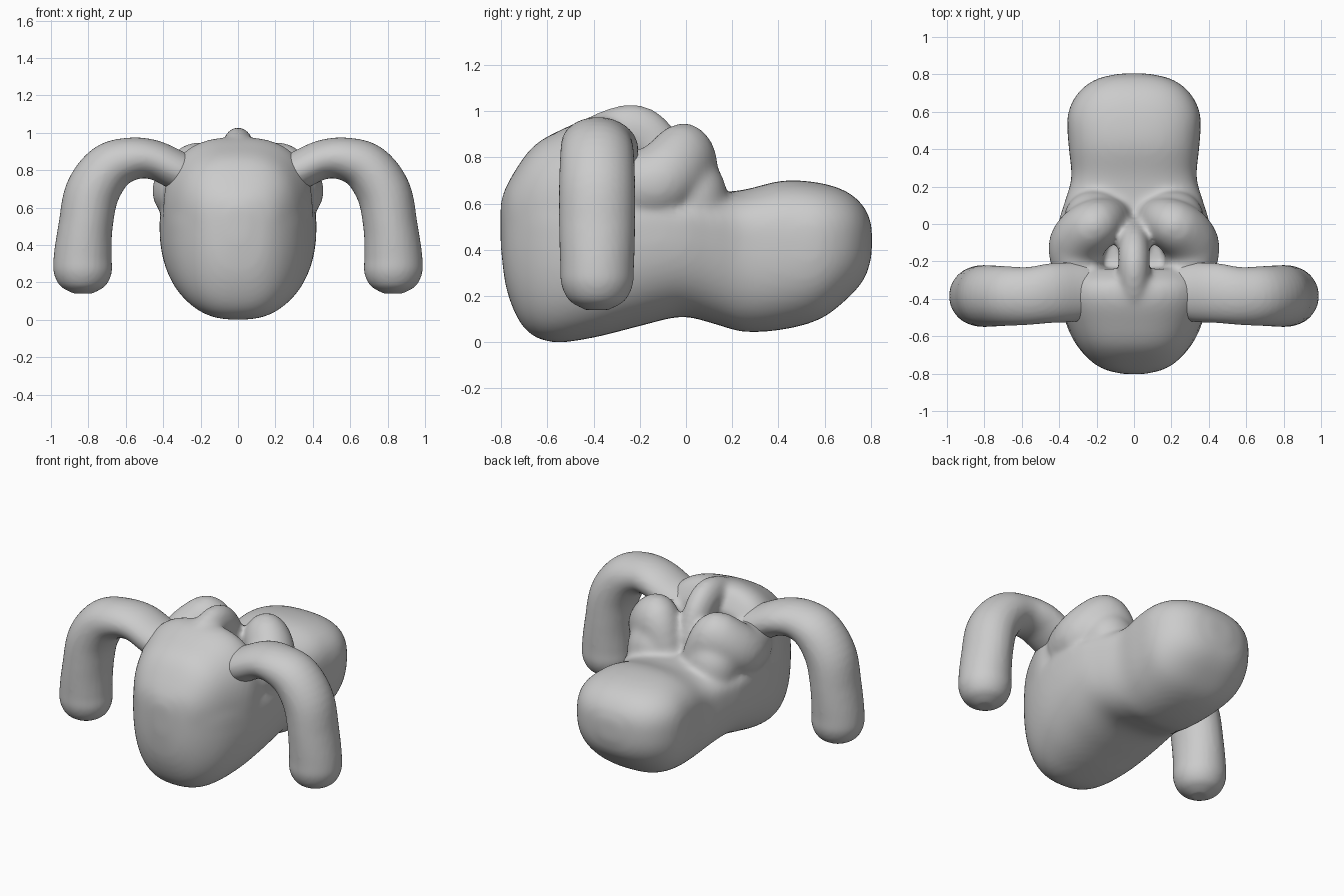
import bpy, bmesh
from math import sin, cos, pi, copysign
from mathutils import Vector

if "Cube" in bpy.data.objects:
    bpy.data.objects.remove(bpy.data.objects["Cube"])


def resample(rows, n=5):
    """Catmull-Rom interpolation of rows of numbers."""
    out = []
    for i in range(len(rows) - 1):
        p0, p1 = rows[max(i - 1, 0)], rows[i]
        p2, p3 = rows[i + 1], rows[min(i + 2, len(rows) - 1)]
        for k in range(n):
            t = k / n
            out.append([0.5 * (2 * b + (c - a) * t + (2 * a - 5 * b + 4 * c - d) * t * t
                               + (3 * b - a - 3 * c + d) * t ** 3)
                        for a, b, c, d in zip(p0, p1, p2, p3)])
    out.append(list(rows[-1]))
    return out


def power(v, e):
    return copysign(abs(v) ** e, v)


def skin(bm, rings):
    loops = [[bm.verts.new(p) for p in r] for r in rings]
    n = len(loops[0])
    for a, b in zip(loops, loops[1:]):
        for i in range(n):
            bm.faces.new((a[i], a[(i + 1) % n], b[(i + 1) % n], b[i]))
    bm.faces.new(loops[0][::-1])
    bm.faces.new(loops[-1])


def body_loft(bm, rows, seg=48):
    """Rows: y, half width, bottom z, widest z, top z."""
    rings = []
    for y, w, zb, zc, zt in resample(rows):
        ring = []
        for i in range(seg):
            a = 2 * pi * i / seg
            c, s = power(cos(a), 0.77), power(sin(a), 0.77)
            ring.append((w * c, y, zc + s * ((zt - zc) if s > 0 else (zc - zb))))
        rings.append(ring)
    skin(bm, rings)


def tube(bm, rows, seg=32, plane='XZ'):
    """Rows: u, z, in-plane radius, side radius, side centre."""
    pts = resample(rows)
    rings = []
    for i, (u, z, r, q, c) in enumerate(pts):
        a, b = pts[max(i - 1, 0)], pts[min(i + 1, len(pts) - 1)]
        t = Vector((b[0] - a[0], b[1] - a[1])).normalized()
        ring = []
        for k in range(seg):
            an = 2 * pi * k / seg
            pu, pz, ps = u - t.y * r * cos(an), z + t.x * r * cos(an), c + q * sin(an)
            ring.append((pu, ps, pz) if plane == 'XZ' else (ps, pu, pz))
        rings.append(ring)
    skin(bm, rings)


def ball(bm, loc, radii):
    vs = bmesh.ops.create_uvsphere(bm, u_segments=32, v_segments=20, radius=1)['verts']
    for v in vs:
        v.co = Vector([l + r * c for l, r, c in zip(loc, radii, v.co)])


def finish(bm, name, voxel, smooth):
    bmesh.ops.recalc_face_normals(bm, faces=bm.faces)
    me = bpy.data.meshes.new(name)
    bm.to_mesh(me)
    bm.free()
    ob = bpy.data.objects.new(name, me)
    bpy.context.collection.objects.link(ob)
    m = ob.modifiers.new('fuse', 'REMESH')
    m.mode, m.voxel_size, m.use_smooth_shade = 'VOXEL', voxel, True
    m = ob.modifiers.new('soften', 'SMOOTH')
    m.factor, m.iterations = 0.5, smooth
    return ob


bm = bmesh.new()
# long lower body, from front lobe through waist to rear lobe
body_loft(bm, [
    (-0.803, 0.05, 0.42, 0.54, 0.60), (-0.775, 0.165, 0.22, 0.50, 0.68),
    (-0.70, 0.265, 0.06, 0.50, 0.72), (-0.58, 0.345, 0.00, 0.50, 0.72),
    (-0.40, 0.40, 0.02, 0.50, 0.70), (-0.20, 0.42, 0.07, 0.52, 0.66),
    (-0.02, 0.41, 0.11, 0.52, 0.65), (0.12, 0.37, 0.08, 0.50, 0.65),
    (0.25, 0.335, 0.045, 0.46, 0.66), (0.42, 0.35, 0.055, 0.45, 0.70),
    (0.58, 0.355, 0.10, 0.45, 0.69), (0.70, 0.30, 0.19, 0.45, 0.65),
    (0.775, 0.20, 0.28, 0.45, 0.58), (0.805, 0.07, 0.38, 0.45, 0.50)])
# domed upper front
body_loft(bm, [
    (-0.797, 0.07, 0.45, 0.54, 0.62), (-0.76, 0.195, 0.40, 0.54, 0.71),
    (-0.66, 0.295, 0.35, 0.54, 0.85), (-0.52, 0.365, 0.35, 0.54, 0.93),
    (-0.40, 0.40, 0.35, 0.55, 0.975), (-0.31, 0.39, 0.35, 0.55, 0.96),
    (-0.24, 0.35, 0.40, 0.55, 0.86)])
# central ridge running down behind the dome
tube(bm, [(-0.48, 0.84, 0.08, 0.06, 0), (-0.34, 0.905, 0.10, 0.08, 0),
          (-0.22, 0.92, 0.11, 0.085, 0), (-0.14, 0.86, 0.11, 0.085, 0),
          (-0.09, 0.74, 0.11, 0.085, 0), (-0.06, 0.58, 0.11, 0.08, 0)], plane='YZ')
# paired rear collars: a swept row of overlapping balls, low at the middle,
# peaking and then falling outward to the shoulder
collar = resample([(0.10, 0.04, 0.60, 0.10, 0.10), (0.16, 0.02, 0.73, 0.12, 0.15),
                   (0.215, -0.01, 0.775, 0.14, 0.175), (0.275, -0.06, 0.735, 0.15, 0.17),
                   (0.31, -0.13, 0.69, 0.15, 0.16), (0.30, -0.24, 0.68, 0.13, 0.15)], 3)
for s in (-1, 1):
    for x, y, z, r, h in collar:
        ball(bm, (s * x, y, z), (r, r, h))
    ball(bm, (s * 0.21, 0.03, 0.62), (0.165, 0.15, 0.19))
finish(bm, 'body', 0.016, 18)

# hooked side arms, flared where they join the body
arm = [(0.24, 0.75, 0.11, 0.15, -0.36), (0.33, 0.80, 0.105, 0.16, -0.365),
       (0.45, 0.855, 0.105, 0.16, -0.37), (0.57, 0.86, 0.115, 0.155, -0.385),
       (0.69, 0.81, 0.135, 0.16, -0.385), (0.78, 0.68, 0.145, 0.165, -0.385),
       (0.815, 0.50, 0.145, 0.165, -0.385), (0.83, 0.34, 0.155, 0.16, -0.385),
       (0.83, 0.25, 0.155, 0.155, -0.385), (0.83, 0.18, 0.12, 0.12, -0.385),
       (0.83, 0.14, 0.05, 0.05, -0.385)]
for side, s in (('left', -1), ('right', 1)):
    bm = bmesh.new()
    tube(bm, arm)
    for v in bm.verts:
        v.co.x *= s
    finish(bm, side + '_arm', 0.014, 3)
